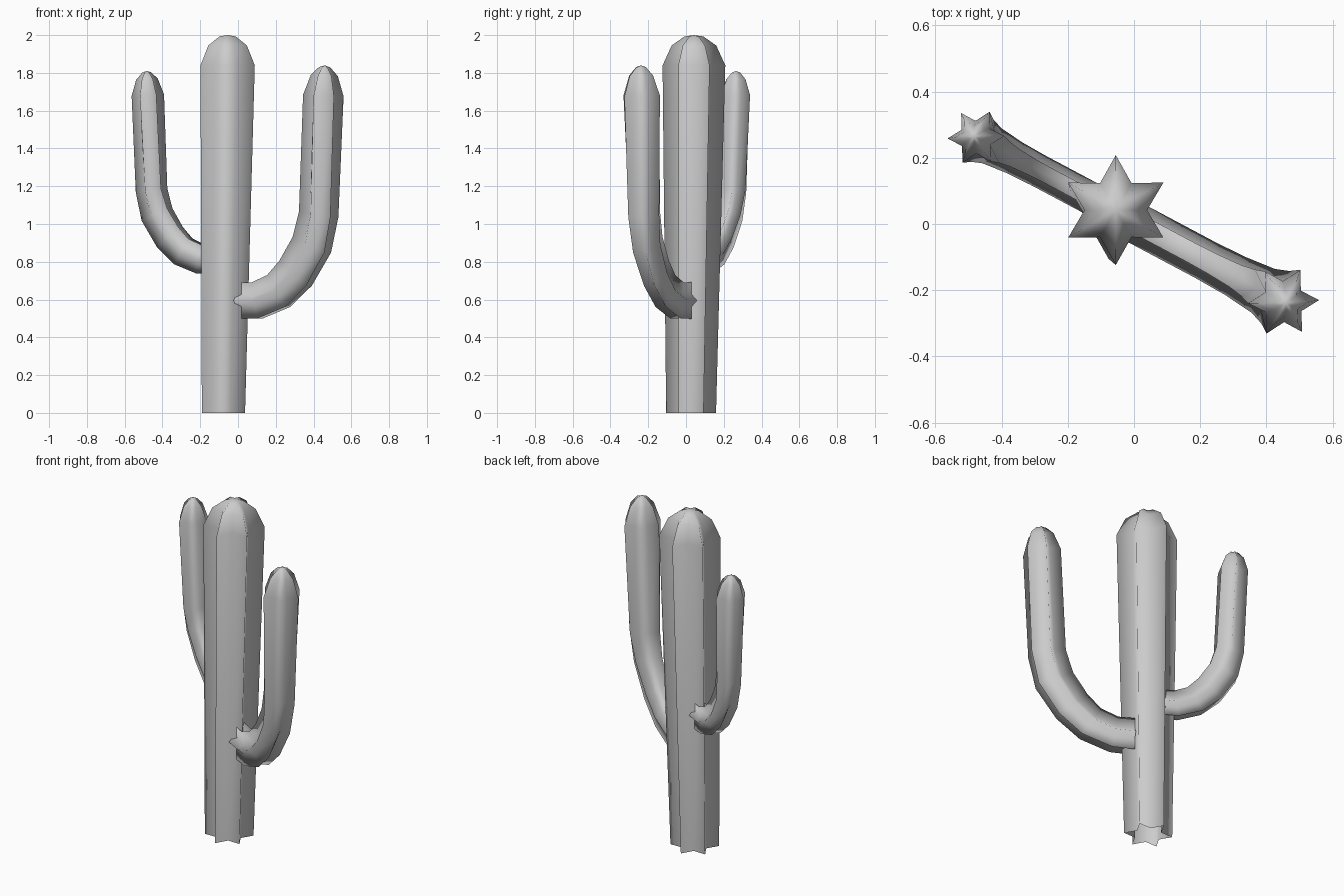
import bpy, bmesh, math
from mathutils import Vector

if "Cube" in bpy.data.objects:
    bpy.data.objects.remove(bpy.data.objects["Cube"])

RIBS = 6
VALLEY = 0.57


def star_loft(name, rings, apex):
    """Skin star-shaped rings (centre, axis_a, axis_b) and close them at an apex."""
    bm = bmesh.new()
    loops = []
    for c, a, b in rings:
        loop = []
        for i in range(RIBS * 2):
            t = math.pi * i / RIBS
            k = 1.0 if i % 2 == 0 else VALLEY
            loop.append(bm.verts.new(c + (a * math.cos(t) + b * math.sin(t)) * k))
        loops.append(loop)
    n = RIBS * 2
    for lo, hi in zip(loops, loops[1:]):
        for i in range(n):
            j = (i + 1) % n
            bm.faces.new((lo[i], lo[j], hi[j], hi[i]))
    tip = bm.verts.new(apex)
    for i in range(n):
        bm.faces.new((loops[-1][i], loops[-1][(i + 1) % n], tip))
    bmesh.ops.recalc_face_normals(bm, faces=bm.faces)
    for f in bm.faces:
        f.smooth = True
    me = bpy.data.meshes.new(name)
    bm.to_mesh(me)
    bm.free()
    ob = bpy.data.objects.new(name, me)
    bpy.context.collection.objects.link(ob)
    return ob


# Trunk: x, y, z, radius
trunk = [(-0.077, 0.027, 0, 0.132), (-0.055, 0.042, 1.84, 0.166),
         (-0.055, 0.042, 1.945, 0.118), (-0.055, 0.042, 1.993, 0.05)]
star_loft("trunk",
          [(Vector((x, y, z)), Vector((0, r, 0)), Vector((-r, 0, 0))) for x, y, z, r in trunk],
          Vector((-0.055, 0.042, 2.0)))

# Arm path: distance outward, height, sideways radius, in-plane radius
ARM = [(0, 0, 0.062, 0.112), (0.108, 0.0, 0.062, 0.112), (0.238, 0.05, 0.062, 0.115),
       (0.34, 0.145, 0.065, 0.12), (0.437, 0.295, 0.075, 0.12), (0.478, 0.455, 0.09, 0.11),
       (0.506, 1.085, 0.109, 0.107), (0.512, 1.19, 0.072, 0.072), (0.514, 1.235, 0.03, 0.03)]
APEX = (0.514, 1.245)


def arm(name, start, angle, s):
    out = Vector((math.cos(angle), math.sin(angle), 0))
    side = Vector((-out.y, out.x, 0))
    up = Vector((0, 0, 1))
    rings = []
    for i, (u, h, rs, rn) in enumerate(ARM):
        p, q = ARM[max(i - 1, 0)], ARM[min(i + 1, len(ARM) - 1)]
        d1 = Vector((u - p[0], h - p[1]))
        d2 = Vector((q[0] - u, q[1] - h))
        d = (d1.normalized() if d1.length else d1) + (d2.normalized() if d2.length else d2)
        d.normalize()
        normal = up * d.x - out * d.y
        rings.append((start + (out * u + up * h) * s, side * rs * s, normal * rn * s))
    return star_loft(name, rings, start + (out * APEX[0] + up * APEX[1]) * s)


# Large arm to the front right, smaller one to the back left
A = math.radians(-28)
arm("large_arm", Vector((0.005, 0.003, 0.595)), A, 1.0)
arm("small_arm", Vector((-0.12, 0.072, 0.814)), A + math.pi, 0.8)
